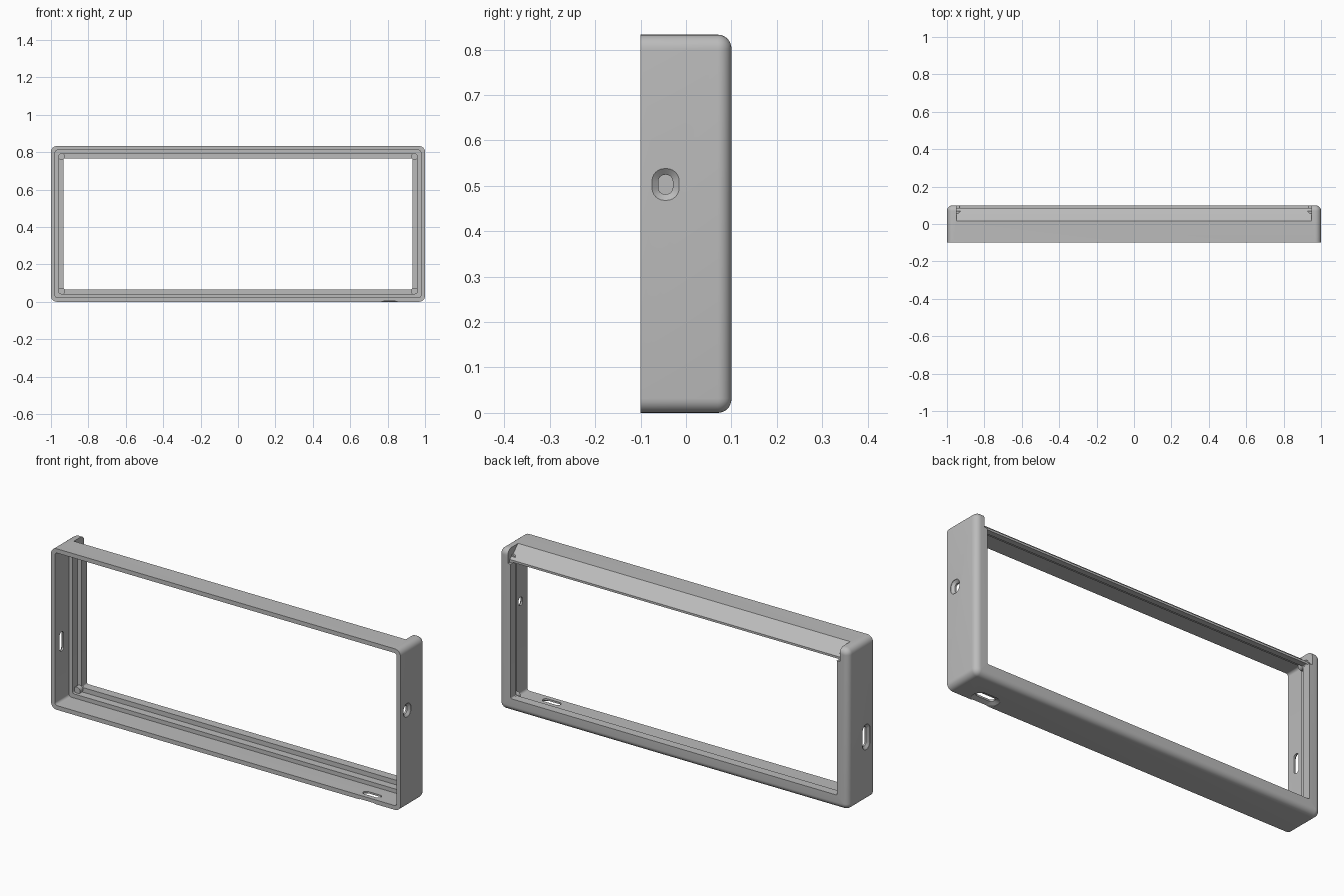
import bpy, bmesh, math
from mathutils import Vector

W, H, D = 2.0, 0.833, 0.2

cube = bpy.data.objects.get("Cube")
if cube:
    bpy.data.objects.remove(cube, do_unlink=True)

grey = bpy.data.materials.new("matte grey")
grey.use_nodes = True
grey.diffuse_color = (0.5, 0.5, 0.5, 1)
grey.node_tree.nodes["Principled BSDF"].inputs["Base Color"].default_value = grey.diffuse_color


def rounded_rect(w, h, r, steps=6):
    """Outline of a rounded rectangle centred on the origin."""
    pts = []
    for k, (sx, sy) in enumerate([(1, 1), (-1, 1), (-1, -1), (1, -1)]):
        for i in range(steps + 1):
            a = math.pi / 2 * (k + i / steps)
            pts.append((sx * (w / 2 - r) + r * math.cos(a),
                        sy * (h / 2 - r) + r * math.sin(a)))
    return pts


def loft(name, rings, closed=False):
    """Skin a list of equal-length 3D rings; closed joins last to first."""
    bm = bmesh.new()
    loops = [[bm.verts.new(p) for p in ring] for ring in rings]
    n = len(loops[0])
    pairs = list(zip(loops, loops[1:]))
    if closed:
        pairs.append((loops[-1], loops[0]))
    else:
        bm.faces.new(loops[0])
        bm.faces.new(loops[-1])
    for a, b in pairs:
        for i in range(n):
            j = (i + 1) % n
            bm.faces.new((a[i], a[j], b[j], b[i]))
    bmesh.ops.recalc_face_normals(bm, faces=bm.faces)
    mesh = bpy.data.meshes.new(name)
    bm.to_mesh(mesh)
    bm.free()
    mesh.materials.append(grey)
    ob = bpy.data.objects.new(name, mesh)
    bpy.context.collection.objects.link(ob)
    return ob


def cut(target, cutter):
    """Subtract the cutter and remove it."""
    cutter.hide_render = True
    mod = target.modifiers.new("cut", "BOOLEAN")
    mod.operation = "DIFFERENCE"
    mod.solver = "EXACT"
    mod.object = cutter
    bpy.context.view_layer.objects.active = target
    bpy.ops.object.modifier_apply(modifier=mod.name)
    bpy.data.objects.remove(cutter, do_unlink=True)


def smooth(ob):
    bpy.ops.object.select_all(action="DESELECT")
    ob.select_set(True)
    bpy.context.view_layer.objects.active = ob
    bpy.ops.object.shade_smooth_by_angle(angle=math.radians(30))


# Frame: (inset, y, corner radius) from the front rim, round the back, to the inside
back, fillet = D / 2, 0.03
section = [(0, -back, 0.032)]
for i in range(9):
    a = math.pi / 2 * i / 8
    inset = fillet * (1 - math.cos(a))
    section.append((inset, back - fillet + fillet * math.sin(a), 0.032 - inset))
section += [(0.067, back, 0.006), (0.067, 0.055, 0.006), (0.043, 0.055, 0.01),
            (0.043, 0.015, 0.01), (0.022, 0.015, 0.014), (0.022, -back, 0.014)]
frame = loft("frame", [
    [(x, y, z + H / 2) for x, z in rounded_rect(W - 2 * s, H - 2 * s, r)]
    for s, y, r in section], closed=True)

# Sloped recess along the back of the top rail
notch = [(0.015, 0.87), (0.015, H), (0.055, 0.797), (0.085, 0.777),
         (0.085, 0.762), (0.12, 0.762), (0.12, 0.87)]
cut(frame, loft("notch_cutter", [[(x, y, z) for y, z in notch] for x in (-0.95, 0.95)]))


def port(origin, out, along, across, outer, inner):
    """Countersunk slot through a wall, sizes given as (along, across)."""
    o, n, u, v = map(Vector, (origin, out, along, across))
    rings = []
    for depth, (a, b) in ((0.01, outer), (-0.002, outer), (-0.013, inner), (-0.035, inner)):
        r = min(a, b) * 0.46
        rings.append([o + n * depth + u * p + v * q for p, q in rounded_rect(a, b, r)])
    cut(frame, loft("port_cutter", rings))


X, Y, Z = (1, 0, 0), (0, 1, 0), (0, 0, 1)
port((1, -0.045, 0.503), X, Z, Y, (0.07, 0.06), (0.043, 0.032))
port((-1, -0.045, 0.33), (-1, 0, 0), Z, Y, (0.13, 0.06), (0.1, 0.032))
port((0.81, -0.06, 0), (0, 0, -1), X, Y, (0.14, 0.085), (0.1, 0.032))
smooth(frame)

# Small round pegs in the four inner corners
for side, sx in (("left", 1), ("right", -1)):
    for level, sz in (("top", 1), ("bottom", -1)):
        cx, cz = sx * (W / 2 - 0.056), H / 2 + sz * (H / 2 - 0.056)
        circle = [(math.cos(math.tau * i / 24), math.sin(math.tau * i / 24)) for i in range(24)]
        peg = loft(f"{level}_{side}_peg", [
            [(cx + 0.019 * c, y, cz + 0.019 * s) for c, s in circle] for y in (0.03, 0.07)])
        smooth(peg)
